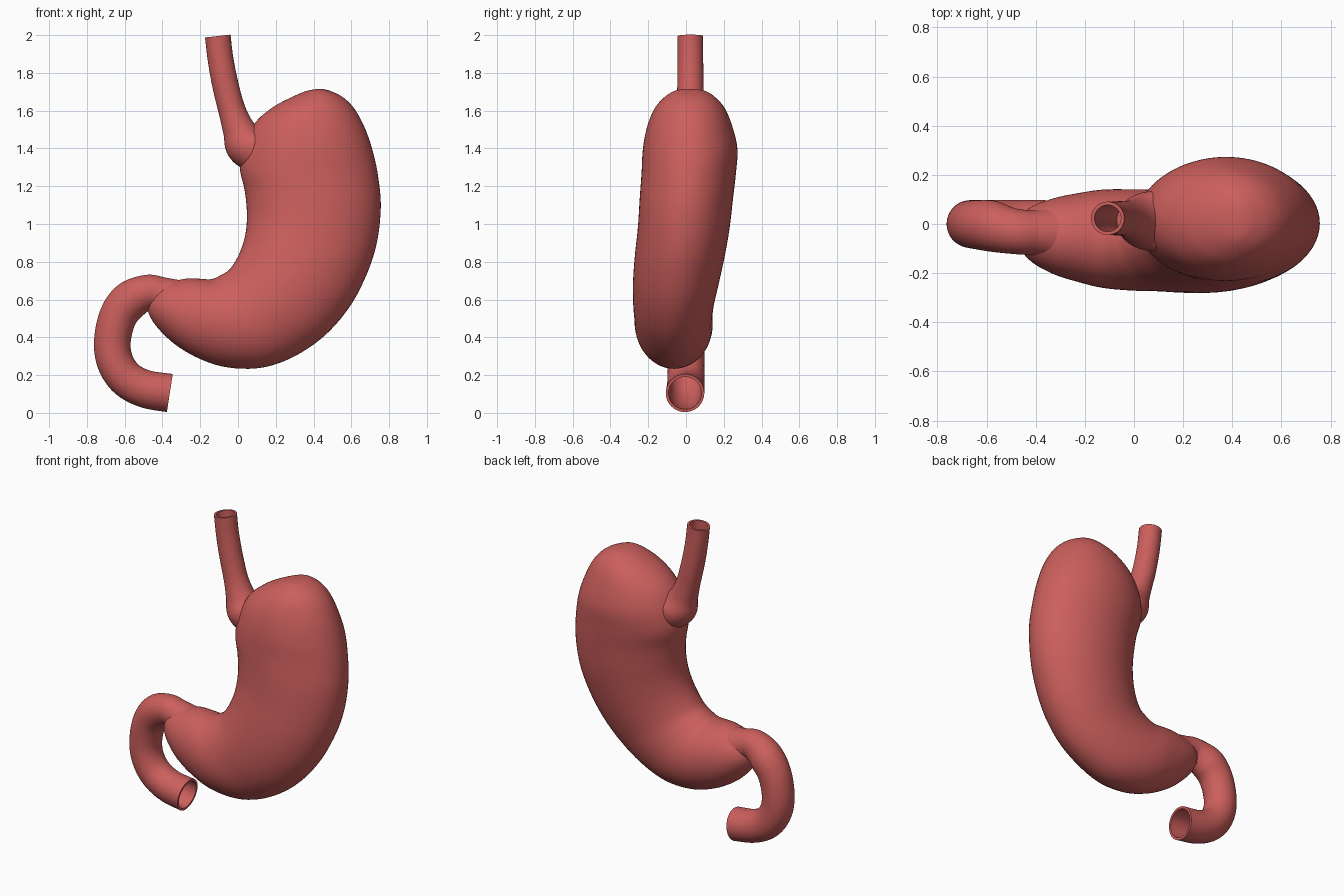
import bpy, bmesh, math
from mathutils import Vector

if "Cube" in bpy.data.objects:
    bpy.data.objects.remove(bpy.data.objects["Cube"])

red = bpy.data.materials.new("tissue red")
red.diffuse_color = (0.60, 0.115, 0.108, 1)
red.use_nodes = True
red.node_tree.nodes["Principled BSDF"].inputs["Base Color"].default_value = red.diffuse_color


def spline(rows, steps):
    """Catmull-Rom interpolation of rows of numbers."""
    rows = [Vector(r) for r in rows]
    rows = [2 * rows[0] - rows[1]] + rows + [2 * rows[-1] - rows[-2]]
    out = []
    for i in range(1, len(rows) - 2):
        a, b, c, d = rows[i - 1:i + 3]
        for s in range(steps):
            t = s / steps
            out.append(0.5 * (2 * b + (c - a) * t + (2 * a - 5 * b + 4 * c - d) * t * t
                              + (3 * b - a - 3 * c + d) * t ** 3))
    return out + [rows[-2]]


def loft(name, sections, sides=64):
    """Skin ellipses given as inner x,z, outer x,z, centre y, half depth."""
    bm = bmesh.new()
    rings = []
    for ix, iz, ox, oz, y, d in sections:
        ring = []
        for k in range(sides):
            a = 2 * math.pi * k / sides
            u = 0.5 - 0.5 * math.cos(a)
            ring.append(bm.verts.new((ix + (ox - ix) * u, y + d * math.sin(a), iz + (oz - iz) * u)))
        rings.append(ring)
    for r, q in zip(rings, rings[1:]):
        for k in range(sides):
            j = (k + 1) % sides
            bm.faces.new((r[k], r[j], q[j], q[k]))
    bm.faces.new(rings[0])
    bm.faces.new(rings[-1])
    bmesh.ops.remove_doubles(bm, verts=bm.verts, dist=0.0002)
    bmesh.ops.recalc_face_normals(bm, faces=bm.faces)
    me = bpy.data.meshes.new(name)
    bm.to_mesh(me)
    bm.free()
    me.materials.append(red)
    ob = bpy.data.objects.new(name, me)
    bpy.context.collection.objects.link(ob)
    bpy.ops.object.select_all(action='DESELECT')
    ob.select_set(True)
    bpy.context.view_layer.objects.active = ob
    bpy.ops.object.shade_smooth_by_angle(angle=math.radians(40))


def tube(name, path, wall):
    """Hollow tube along x,y,z,radius rows; the first row is the open end."""
    pts = spline(path, 8)
    outer, inner = [], []
    for i, p in enumerate(pts):
        a, b = pts[max(i - 1, 0)], pts[min(i + 1, len(pts) - 1)]
        t = Vector((b[0] - a[0], b[2] - a[2])).normalized()
        n = Vector((-t.y, t.x))
        for store, r in ((outer, p[3]), (inner, p[3] - wall)):
            store.append((p[0] - n.x * r, p[2] - n.y * r, p[0] + n.x * r, p[2] + n.y * r, p[1], r))
    depth = len(pts) * 2 // 3
    loft(name, inner[:depth][::-1] + outer, 48)


# Stomach body, from the dome down to the outlet
body = [
    (.43, 1.715, .43, 1.715, .02, .0),
    (.40, 1.712, .457, 1.713, .02, .045),
    (.35, 1.70, .495, 1.702, .02, .09),
    (.27, 1.665, .56, 1.668, .02, .14),
    (.18, 1.615, .62, 1.605, .02, .187),
    (.09, 1.535, .675, 1.50, .02, .225),
    (.035, 1.42, .715, 1.38, .022, .25),
    (.01, 1.30, .742, 1.25, .015, .25),
    (.035, 1.18, .756, 1.09, .002, .247),
    (.047, 1.06, .735, .90, -.012, .243),
    (.04, .95, .68, .73, -.032, .238),
    (.01, .85, .59, .56, -.052, .228),
    (-.04, .765, .46, .41, -.066, .214),
    (-.09, .73, .30, .30, -.067, .207),
    (-.14, .708, .13, .24, -.065, .206),
    (-.20, .71, -.05, .24, -.06, .20),
    (-.26, .712, -.20, .285, -.055, .18),
    (-.32, .702, -.33, .36, -.05, .155),
    (-.40, .68, -.425, .45, -.042, .115),
    (-.45, .64, -.472, .525, -.035, .065),
    (-.475, .59, -.475, .59, -.03, .0),
]
loft("stomach_body", spline(body, 5))

# Gullet, flaring into the body
tube("gullet", [
    (-.107, .023, 1.995, .068), (-.095, .023, 1.89, .068), (-.078, .023, 1.79, .069),
    (-.056, .023, 1.69, .070), (-.028, .02, 1.59, .073), (.005, .015, 1.50, .087),
    (.045, .012, 1.425, .117), (.12, .012, 1.385, .125)], .014)

# Curved outlet gut, from its open lower end up to the body
tube("outlet_gut", [
    (-.361, -.005, .105, .102), (-.49, -.003, .127, .100), (-.59, 0, .18, .098),
    (-.65, 0, .27, .097), (-.665, 0, .38, .097), (-.635, -.003, .51, .100),
    (-.57, -.01, .595, .104), (-.48, -.03, .638, .093), (-.41, -.035, .628, .092),
    (-.33, -.04, .60, .105), (-.24, -.045, .57, .10)], .015)
